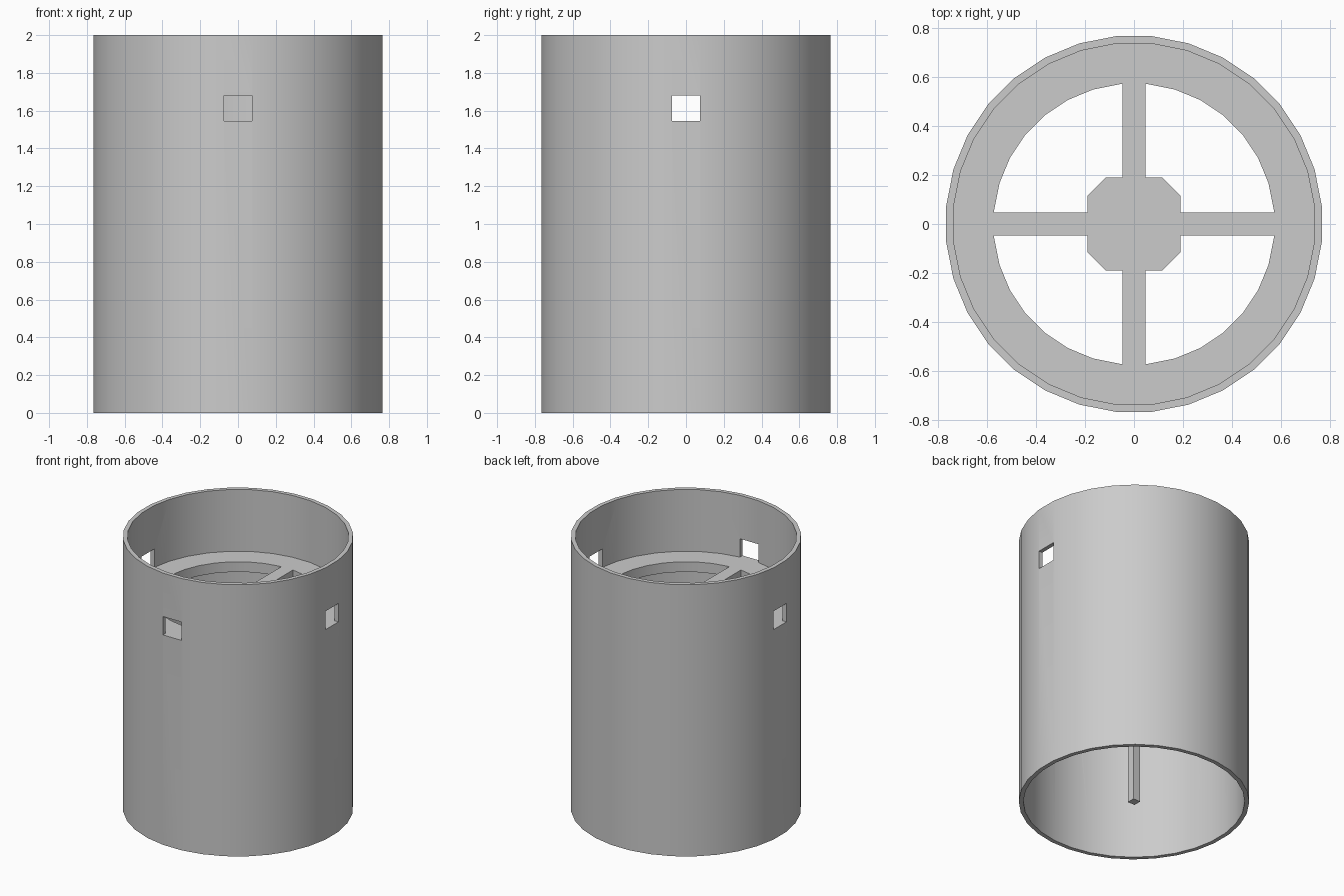
import bpy, bmesh, math

if "Cube" in bpy.data.objects:
    bpy.data.objects.remove(bpy.data.objects["Cube"])

N = 32
SMOOTH = math.radians(30)


def circle(apothem):
    """32-sided outline with flats facing the axes."""
    r = apothem / math.cos(math.pi / N)
    return [(r * math.cos(math.tau * (i + 0.5) / N),
             r * math.sin(math.tau * (i + 0.5) / N)) for i in range(N)]


def mesh_object(name, bm):
    bmesh.ops.recalc_face_normals(bm, faces=bm.faces)
    me = bpy.data.meshes.new(name)
    bm.to_mesh(me)
    bm.free()
    ob = bpy.data.objects.new(name, me)
    bpy.context.collection.objects.link(ob)
    return ob


def activate(ob):
    bpy.ops.object.select_all(action='DESELECT')
    ob.select_set(True)
    bpy.context.view_layer.objects.active = ob


def box(name, centre, size):
    bm = bmesh.new()
    bmesh.ops.create_cube(bm, size=1)
    for v in bm.verts:
        v.co = [c + p * s for c, p, s in zip(centre, v.co, size)]
    return mesh_object(name, bm)


# Outer tube wall: a rectangular section carried round
bm = bmesh.new()
loops = [[bm.verts.new((x, y, z)) for x, y in circle(a)]
         for a, z in ((0.765, 0), (0.765, 2), (0.735, 2), (0.735, 0))]
for k in range(4):
    a, b = loops[k], loops[(k + 1) % 4]
    for i in range(N):
        j = (i + 1) % N
        bm.faces.new((a[i], a[j], b[j], b[i]))
tube = mesh_object("tube_wall", bm)

# Window openings on the left, right and front
for x, y in ((-0.75, 0), (0.75, 0), (0, -0.75)):
    size = (0.2, 0.15, 0.135) if x else (0.15, 0.2, 0.135)
    cutter = box("window_cutter", (x, y, 1.6125), size)
    cutter.hide_render = True
    mod = tube.modifiers.new("window", 'BOOLEAN')
    mod.operation = 'DIFFERENCE'
    mod.solver = 'EXACT'
    mod.object = cutter
    activate(tube)
    bpy.ops.object.modifier_apply(modifier=mod.name)
    bpy.data.objects.remove(cutter)
activate(tube)
bpy.ops.object.shade_smooth_by_angle(angle=SMOOTH)

# Spoked plate: ring, four spokes and hub as one pierced outline
TOP, THICK = 1.545, 0.075
W = 0.047
quarter = ([(0.19, W), (0.57, W)] + circle(0.57)[:N // 4] +
           [(W, 0.57), (W, 0.19), (0.115, 0.19), (0.19, 0.115)])
outlines = [circle(0.74)]
for _ in range(4):
    outlines.append(quarter)
    quarter = [(-y, x) for x, y in quarter]
cu = bpy.data.curves.new("spoked_plate", 'CURVE')
cu.dimensions = '2D'
cu.fill_mode = 'BOTH'
cu.extrude = THICK / 2
for pts in outlines:
    sp = cu.splines.new('POLY')
    sp.points.add(len(pts) - 1)
    for p, (x, y) in zip(sp.points, pts):
        p.co = (x, y, 0, 1)
    sp.use_cyclic_u = True
plate = bpy.data.objects.new("spoked_plate", cu)
bpy.context.collection.objects.link(plate)
plate.location.z = TOP - THICK / 2
activate(plate)
bpy.ops.object.convert(target='MESH')
plate = bpy.context.view_layer.objects.active
bm = bmesh.new()
bm.from_mesh(plate.data)
bmesh.ops.remove_doubles(bm, verts=bm.verts, dist=0.0005)
bmesh.ops.recalc_face_normals(bm, faces=bm.faces)
bm.to_mesh(plate.data)
bm.free()
bpy.ops.object.shade_smooth_by_angle(angle=SMOOTH)

# Central square post hanging from the hub down to the base
H = TOP - THICK / 2
box("centre_post", (0, 0, H / 2), (0.058, 0.058, H))
